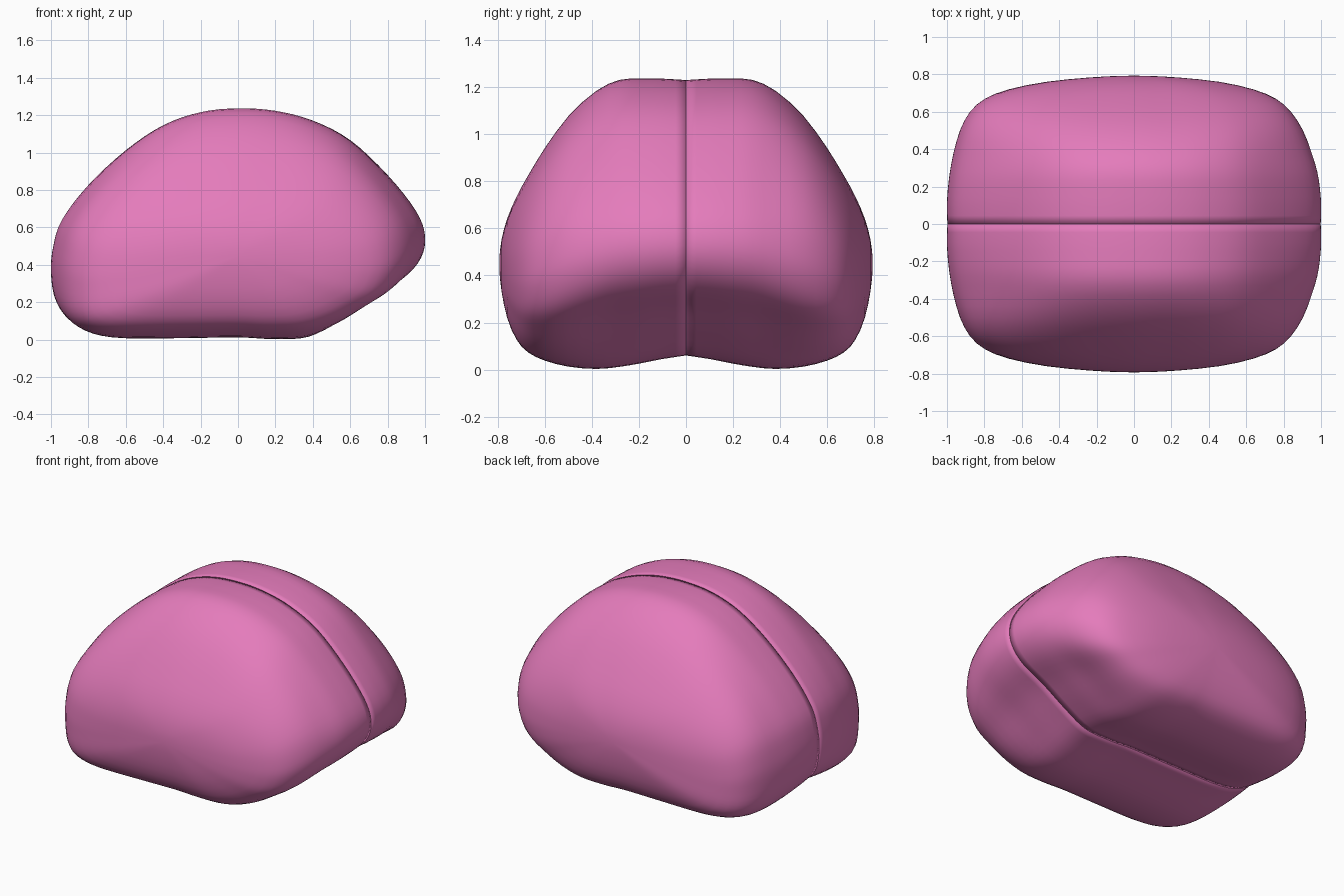
import bpy, bmesh

if "Cube" in bpy.data.objects:
    bpy.data.objects.remove(bpy.data.objects["Cube"])

# Side outline (x, z) of the organ, one closed loop
OUTLINE = [(-1.0, .33), (-.988, .48), (-.94, .63), (-.8, .82), (-.6, 1.01), (-.4, 1.145),
           (-.2, 1.215), (0, 1.235), (.2, 1.222), (.4, 1.17), (.6, 1.065), (.8, .875),
           (.95, .68), (1.0, .54), (.978, .415), (.89, .312), (.72, .215), (.55, .1),
           (.39, .012), (.2, .0), (0, .01), (-.35, .005), (-.7, .01), (-.88, .068), (-.972, .17)]
# Boxier points used towards the outer flanks: index -> point
FLANK = {1: (-1, .5), 2: (-.955, .72), 3: (-.83, .91), 4: (-.63, 1.07), 5: (-.42, 1.165),
         9: (.42, 1.19), 10: (.63, 1.11), 11: (.83, .95), 12: (.96, .76), 13: (1, .56),
         15: (.91, .285), 16: (.78, .18), 17: (.61, .075), 18: (.42, .01),
         22: (-.72, .005), 23: (-.9, .05), 24: (-.98, .15)}

# Sections outward from the midline: y, left length, right length, top z, bottom z
SECTIONS = [(0, .997, .997, 1.23, .06), (.1, 1, 1, 1.236, .045),
            (.19, .995, .994, 1.237, .027), (.28, .984, .98, 1.233, .012),
            (.38, .965, .95, 1.188, .002), (.5, .93, .905, 1.078, .012), (.6, .875, .84, .94, .038),
            (.67, .795, .76, .825, .072), (.72, .67, .64, .735, .125), (.76, .47, .46, .64, .22),
            (.783, .24, .24, .555, .33), (.792, .08, .08, .485, .41)]


def catmull(p, t):
    a, b, c, d = p
    return tuple(.5 * (2 * j + (k - i) * t + (2 * i - 5 * j + 4 * k - l) * t * t
                       + (3 * j - i - 3 * k + l) * t ** 3) for i, j, k, l in zip(a, b, c, d))


def smooth_path(pts, steps, closed):
    n = len(pts)
    pick = (lambda i: pts[i % n]) if closed else (lambda i: pts[max(0, min(n - 1, i))])
    out = [catmull([pick(i + k) for k in (-1, 0, 1, 2)], s / steps)
           for i in range(n if closed else n - 1) for s in range(steps)]
    return out if closed else out + [pts[-1]]


def build_half(name, side, material):
    bm = bmesh.new()
    inner = smooth_path(OUTLINE, 4, True)
    outer = smooth_path([FLANK.get(i, p) for i, p in enumerate(OUTLINE)], 4, True)
    rings = []
    for y, left, right, top, bottom in smooth_path(SECTIONS, 2, False):
        w = max(0, min(1, (y - .3) / .38))
        w = w * w * (3 - 2 * w)
        power = 1 + max(0, 1 - y / .7)
        ring = []
        for (xa, za), (xb, zb) in zip(inner, outer):
            x, z = xa + (xb - xa) * w, za + (zb - za) * w
            s = max(0, min(1, z / 1.235))
            # ease between the two end lengths so the centre stays smooth
            length = left + (right - left) * (x + 1) / 2
            ring.append(bm.verts.new((x * length, side * y, s * top + bottom * (1 - s) ** power)))
        rings.append(ring)
    n = len(inner)
    for r, s in zip(rings, rings[1:]):
        for i in range(n):
            bm.faces.new((r[i], r[(i + 1) % n], s[(i + 1) % n], s[i]))
    # outer pole and inner wall, whose rim shading forms the central furrow
    pole = bm.verts.new((0, side * .793, .445))
    for i in range(n):
        bm.faces.new((rings[-1][i], rings[-1][(i + 1) % n], pole))
    bm.faces.new(rings[0])
    # relax the surface away from the midline
    soft = [v for r in rings[3:-1] for v in r]
    for _ in range(2):
        bmesh.ops.smooth_vert(bm, verts=soft, factor=.3, use_axis_x=True,
                              use_axis_y=False, use_axis_z=True)
    bmesh.ops.recalc_face_normals(bm, faces=bm.faces[:])
    for f in bm.faces:
        f.smooth = True
    mesh = bpy.data.meshes.new(name)
    bm.to_mesh(mesh)
    bm.free()
    mesh.materials.append(material)
    bpy.context.collection.objects.link(bpy.data.objects.new(name, mesh))


pink = bpy.data.materials.new("pink")
pink.diffuse_color = (.78, .2, .5, 1)
pink.use_nodes = True
pink.node_tree.nodes["Principled BSDF"].inputs["Base Color"].default_value = pink.diffuse_color

# Two mirrored hemispheres
for name, side in (("front_hemisphere", -1), ("back_hemisphere", 1)):
    build_half(name, side, pink)
